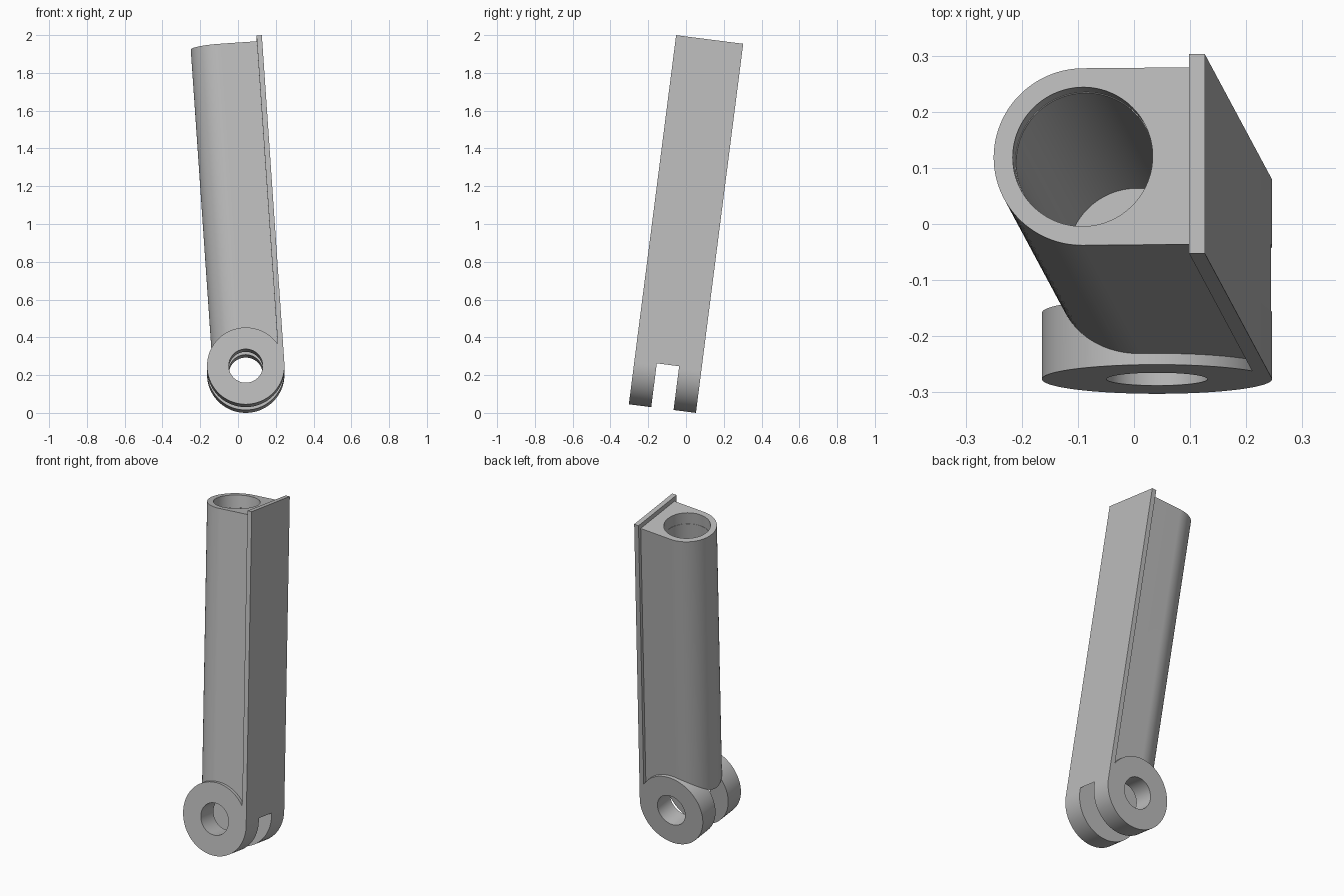
import bpy, bmesh, math
from mathutils import Matrix, Euler

if "Cube" in bpy.data.objects:
    bpy.data.objects.remove(bpy.data.objects["Cube"])

R = 0.205          # lug radius
D = 0.358          # full depth of lugs and plate
PLATE_IN = 0.177   # inner face of the plate
H = 1.755          # plate top above the pin axis
BODY_TOP = 1.727
BODY_R = 0.159
BODY_X = -0.015    # tube axis offset from the pin axis
SEG = 128

grey = bpy.data.materials.new("light_grey")
grey.diffuse_color = (0.5, 0.5, 0.5, 1)
grey.use_nodes = True
grey.node_tree.nodes["Principled BSDF"].inputs["Base Color"].default_value = grey.diffuse_color


def prism(name, pts, lo, hi, along_y=False):
    """Extrude a closed 2D outline; along z, or along y for (x, z) outlines."""
    bm = bmesh.new()
    rings = [[bm.verts.new((a, h, b) if along_y else (a, b, h)) for a, b in pts]
             for h in (lo, hi)]
    bm.faces.new(rings[0])
    bm.faces.new(rings[1])
    n = len(pts)
    for i in range(n):
        j = (i + 1) % n
        bm.faces.new((rings[0][i], rings[0][j], rings[1][j], rings[1][i]))
    bmesh.ops.recalc_face_normals(bm, faces=bm.faces)
    me = bpy.data.meshes.new(name)
    bm.to_mesh(me)
    bm.free()
    me.materials.append(grey)
    ob = bpy.data.objects.new(name, me)
    bpy.context.collection.objects.link(ob)
    return ob


def arc(cx, cy, r, a0, a1, n):
    return [(cx + r * math.cos(a0 + (a1 - a0) * i / n),
             cy + r * math.sin(a0 + (a1 - a0) * i / n)) for i in range(n + 1)]


def circle(cx, cy, r):
    return arc(cx, cy, r, 0, 2 * math.pi, SEG)[:-1]


def combine(target, other, operation):
    mod = target.modifiers.new(operation.lower(), 'BOOLEAN')
    mod.operation, mod.solver, mod.object = operation, 'EXACT', other
    bpy.context.view_layer.objects.active = target
    bpy.ops.object.modifier_apply(modifier=mod.name)
    bpy.data.objects.remove(other)


# Clevis lug and back plate share one side outline
a0 = math.acos(PLATE_IN / R)
outline = arc(0, 0, R, a0, 2 * math.pi, SEG) + [(R, H), (PLATE_IN, H)]
strut = prism("clevis_strut", outline, -D / 2, D / 2, along_y=True)

# Round-backed tube body
body = prism("tube_body",
             arc(BODY_X, 0, BODY_R, math.pi / 2, 1.5 * math.pi, 64)
             + [(0.19, -BODY_R), (0.19, BODY_R)], 0, BODY_TOP)
combine(strut, body, 'UNION')

# Fork slot between the lugs, pin hole, and stepped blind bore
cutters = [
    prism("slot_cutter", circle(0, 0, R + 0.0006), -D / 6, D / 6, True),
    prism("pin_hole_cutter", circle(0, 0, 0.09), -0.3, 0.3, True),
    prism("bore_cutter", circle(BODY_X, 0, 0.1235), BODY_TOP - 1.41, BODY_TOP + 0.1),
    prism("bore_mouth_cutter", circle(BODY_X, 0, 0.125), BODY_TOP - 0.07, BODY_TOP + 0.1),
]
for c in cutters:
    c.hide_render = True
    combine(strut, c, 'DIFFERENCE')

# Lean the whole strut back and to the left
strut.data.transform(Matrix.Translation((0.041, -0.099, 0.2262))
                     @ Matrix.Rotation(math.radians(-7.3), 4, 'X')
                     @ Matrix.Rotation(math.radians(-3.9), 4, 'Y'))

bpy.ops.object.select_all(action='DESELECT')
strut.select_set(True)
bpy.context.view_layer.objects.active = strut
bpy.ops.object.shade_smooth_by_angle(angle=math.radians(30))
